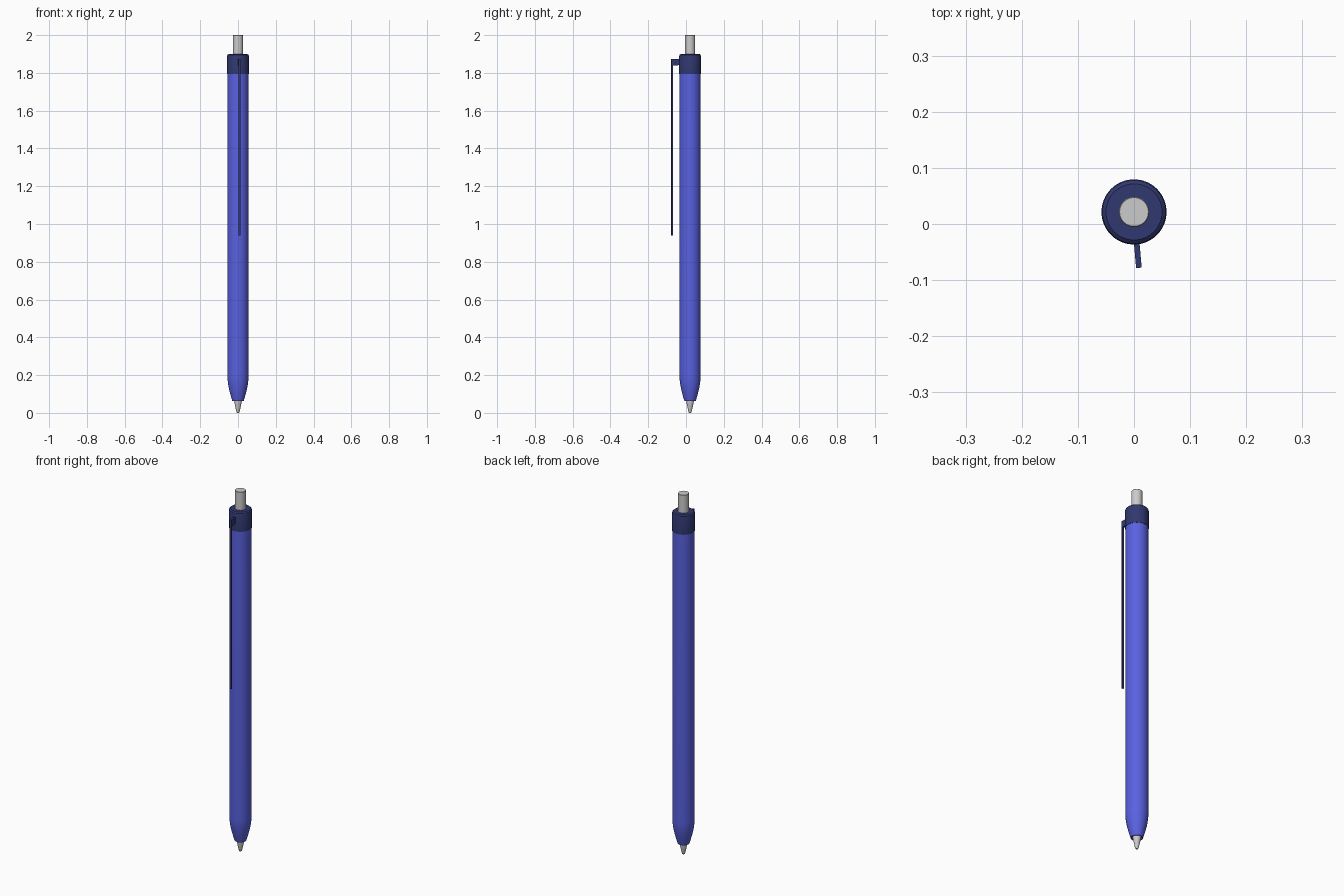
import bpy, bmesh, math
from mathutils import Matrix, Vector

if "Cube" in bpy.data.objects:
    bpy.data.objects.remove(bpy.data.objects["Cube"])

AXIS_Y = 0.0215
SIDES = 64


def material(name, color):
    m = bpy.data.materials.new(name)
    m.diffuse_color = color
    m.use_nodes = True
    m.node_tree.nodes["Principled BSDF"].inputs["Base Color"].default_value = m.diffuse_color
    return m


BLUE = material("blue_plastic", (0.10, 0.12, 0.75, 1))
NAVY = material("navy_plastic", (0.03, 0.04, 0.16, 1))


def finish(name, bm, mat=None):
    bmesh.ops.recalc_face_normals(bm, faces=bm.faces)
    me = bpy.data.meshes.new(name)
    bm.to_mesh(me)
    bm.free()
    ob = bpy.data.objects.new(name, me)
    ob.location.y = AXIS_Y
    bpy.context.collection.objects.link(ob)
    if mat:
        me.materials.append(mat)
    bpy.ops.object.select_all(action='DESELECT')
    bpy.context.view_layer.objects.active = ob
    ob.select_set(True)
    bpy.ops.object.shade_smooth_by_angle(angle=math.radians(30))
    return ob


def lathe(name, profile, mat=None):
    """Spin (radius, z) points around the pen axis; ends on the axis close it."""
    bm = bmesh.new()
    vs = [bm.verts.new((r, 0, z)) for r, z in profile]
    es = [bm.edges.new(p) for p in zip(vs, vs[1:])]
    bmesh.ops.spin(bm, geom=vs + es, cent=(0, 0, 0), axis=(0, 0, 1),
                   angle=math.tau, steps=SIDES, use_duplicate=False)
    bmesh.ops.remove_doubles(bm, verts=bm.verts, dist=1e-5)
    return finish(name, bm, mat)


# Barrel: straight tube with a rounded, tapering nose
nose = []
for i in range(9):
    t = i / 8
    nose.append((0.030 + 0.026 * math.sin(t * math.pi / 2), 0.062 + 0.138 * t))
lathe("barrel", [(0, 0.068), (0.024, 0.068), (0.026, 0.062)] + nose
      + [(0.056, 1.80), (0, 1.80)], BLUE)

# Collar with a chamfered top edge
lathe("collar", [(0, 1.795), (0.058, 1.795), (0.058, 1.888), (0.056, 1.895),
                 (0.050, 1.90), (0, 1.90)], NAVY)

# Push button
lathe("push_button", [(0, 1.89), (0.027, 1.89), (0.027, 1.998),
                      (0.0255, 2.0), (0, 2.0)])

# Writing tip
lathe("writing_tip", [(0, 0.075), (0.020, 0.075), (0.020, 0.060), (0.010, 0.012),
                      (0.007, 0.003), (0.004, 0), (0, 0)])

# Pocket clip: L-shaped side profile given a width, turned slightly about the axis
outline = [(-0.050, 1.873), (-0.100, 1.873), (-0.100, 0.938), (-0.092, 0.938),
           (-0.092, 1.838), (-0.068, 1.838), (-0.062, 1.843), (-0.050, 1.843)]
bm = bmesh.new()
face = bm.faces.new([bm.verts.new((-0.005, y, z)) for y, z in outline])
ext = bmesh.ops.extrude_face_region(bm, geom=[face])
moved = [g for g in ext["geom"] if isinstance(g, bmesh.types.BMVert)]
bmesh.ops.translate(bm, verts=moved, vec=Vector((0.010, 0, 0)))
bmesh.ops.rotate(bm, verts=bm.verts, cent=(0, 0, 0),
                 matrix=Matrix.Rotation(math.radians(5), 3, 'Z'))
finish("pocket_clip", bm, NAVY)
